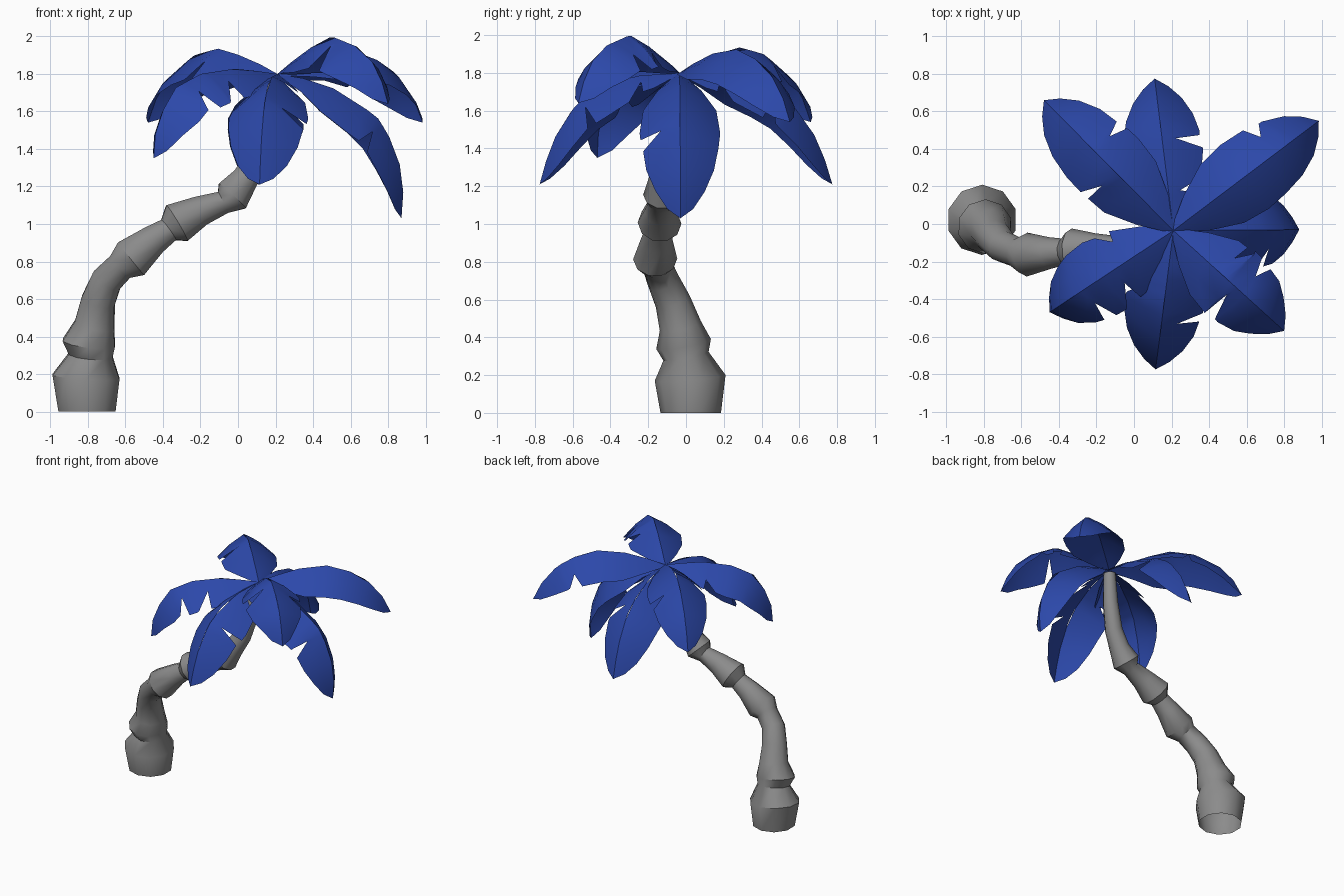
import bpy, bmesh, math
from mathutils import Vector

if "Cube" in bpy.data.objects:
    bpy.data.objects.remove(bpy.data.objects["Cube"])

CROWN = Vector((0.21, -0.035, 1.80))


def make_material(name, rgb):
    m = bpy.data.materials.new(name)
    m.diffuse_color = (*rgb, 1)
    m.use_nodes = True
    m.node_tree.nodes["Principled BSDF"].inputs["Base Color"].default_value = m.diffuse_color
    return m


def finish(name, bm, angle, color):
    bmesh.ops.recalc_face_normals(bm, faces=bm.faces)
    mesh = bpy.data.meshes.new(name)
    bm.to_mesh(mesh)
    bm.free()
    ob = bpy.data.objects.new(name, mesh)
    bpy.context.collection.objects.link(ob)
    mesh.materials.append(color)
    bpy.ops.object.select_all(action='DESELECT')
    ob.select_set(True)
    bpy.context.view_layer.objects.active = ob
    bpy.ops.object.shade_smooth_by_angle(angle=math.radians(angle))
    return ob


# Trunk: rings along a bent path (x, y, z, radius), open at the bottom
PATH = [
    (-0.805, 0.025, 0.0, 0.16), (-0.81, 0.022, 0.185, 0.188),
    (-0.785, 0.0, 0.30, 0.122), (-0.795, -0.013, 0.365, 0.147),
    (-0.765, -0.03, 0.46, 0.112), (-0.745, -0.07, 0.59, 0.095),
    (-0.70, -0.12, 0.70, 0.087), (-0.625, -0.15, 0.775, 0.082),
    (-0.57, -0.163, 0.815, 0.117), (-0.45, -0.155, 0.915, 0.085),
    (-0.37, -0.148, 0.968, 0.070), (-0.325, -0.14, 1.005, 0.116),
    (-0.20, -0.135, 1.07, 0.085), (-0.08, -0.13, 1.115, 0.065),
    (-0.03, -0.125, 1.15, 0.102), (0.04, -0.12, 1.245, 0.075),
    (0.11, -0.10, 1.36, 0.066), (0.17, -0.065, 1.55, 0.057),
    (0.205, -0.035, 1.775, 0.045)]
SIDES = 10

bm = bmesh.new()
rings = []
pts = [Vector(p[:3]) for p in PATH]
for i, (p, spec) in enumerate(zip(pts, PATH)):
    tan = (pts[min(i + 1, len(pts) - 1)] - pts[max(i - 1, 0)]).normalized()
    if i == 0:
        tan = Vector((0, 0, 1))
    side = Vector((0, 1, 0))
    side = (side - tan * side.dot(tan)).normalized()
    other = side.cross(tan)
    rings.append([bm.verts.new(p + spec[3] * (other * math.cos(a) + side * math.sin(a)))
                  for a in [math.tau * (k + 0.5) / SIDES for k in range(SIDES)]])
for a, b in zip(rings, rings[1:]):
    for k in range(SIDES):
        n = (k + 1) % SIDES
        bm.faces.new((a[k], a[n], b[n], b[k]))
bm.faces.new(rings[-1])
finish("trunk", bm, 40, make_material("trunk_grey", (0.26, 0.26, 0.26)))


def lerp_table(table, x):
    for (x0, y0), (x1, y1) in zip(table, table[1:]):
        if x <= x1:
            return y0 + (y1 - y0) * (x - x0) / (x1 - x0)
    return table[-1][1]


# Leaf half-width along its length
WIDTH = [(0, 0.02), (0.12, 0.12), (0.27, 0.20), (0.45, 0.22), (0.6, 0.21),
         (0.75, 0.185), (0.88, 0.135), (0.96, 0.07), (1, 0.0)]
ROWS = [w[0] for w in WIDTH]


def leaf(name, tip, rib, notches, color):
    """rib: (reach fraction, z) points of the midrib; notches: (side, position, depth)."""
    tip = Vector((tip[0], tip[1], 0))
    base = Vector((CROWN.x, CROWN.y, 0))
    flat = tip - base
    left = Vector((-flat.y, flat.x, 0)).normalized()
    line = [base + flat * t + Vector((0, 0, z)) for t, z in rib]
    lengths = [0]
    for a, b in zip(line, line[1:]):
        lengths.append(lengths[-1] + (b - a).length)
    tabs = [[(l / lengths[-1], p[k]) for l, p in zip(lengths, line)] for k in range(3)]

    def at(s):
        s = min(max(s, 0), 1)
        return Vector([lerp_table(t, s) for t in tabs])

    bm = bmesh.new()
    for sign in (1, -1):
        rows = [(s, 1.0, 0.0) for s in ROWS]
        for side, pos, keep in notches:
            if side == sign:
                rows = [r for r in rows if not pos - 0.06 < r[0] < pos + 0.08]
                rows += [(pos - 0.045, 1.0, 0.02), (pos, keep, -0.01), (pos + 0.055, 0.97, 0.01)]
        grid = []
        for s, k, skew in sorted(rows):
            tan = (at(s + 0.06) - at(s - 0.06)).normalized()
            up = tan.cross(left).normalized()
            w = lerp_table(WIDTH, s) * k
            row = []
            for u in (0, 0.5, 1):
                lat = w * u
                drop = lat * (0.45 + 1.3 * lat)
                row.append(bm.verts.new(at(s) + left * sign * lat * 0.97
                                        - up * drop + tan * skew * u))
            grid.append(row)
        for a, b in zip(grid, grid[1:]):
            for j in (0, 1):
                bm.faces.new((a[j], a[j + 1], b[j + 1], b[j]))
    bmesh.ops.remove_doubles(bm, verts=bm.verts, dist=0.0005)
    return finish(name, bm, 30, color)


blue = make_material("leaf_blue", (0.025, 0.065, 0.40))

# Midrib shapes: arching upward, or drooping
HIGH = [(0, 1.8), (0.22, 1.885), (0.46, 1.935), (0.64, 1.90), (0.82, 1.80), (0.93, 1.68), (1, 1.54)]
PEAK = [(0, 1.8), (0.24, 1.92), (0.49, 2.0), (0.74, 1.94), (0.91, 1.83), (1, 1.64)]
DROOP = [(0, 1.8), (0.3, 1.785), (0.55, 1.73), (0.73, 1.64), (0.86, 1.51), (0.94, 1.37), (1, 1.21)]
DEEP = [(0, 1.8), (0.35, 1.76), (0.65, 1.64), (0.80, 1.56), (0.93, 1.41), (1, 1.23), (0.98, 1.03)]
BENT = [(0, 1.8), (0.32, 1.83), (0.62, 1.80), (0.84, 1.72), (0.98, 1.53), (1, 1.35)]

# Seven leaves around the crown
L, R = 1, -1
leaf("leaf_back_left", (-0.48, 0.66), HIGH, [(L, 0.40, 0.5), (R, 0.56, 0.55)], blue)
leaf("leaf_back", (0.11, 0.775), DROOP, [(R, 0.48, 0.35), (R, 0.2, 0.4)], blue)
leaf("leaf_back_right", (0.985, 0.55), HIGH, [(L, 0.65, 0.6)], blue)
leaf("leaf_right", (0.885, -0.03), DEEP, [(R, 0.56, 0.5)], blue)
leaf("leaf_front_right", (0.80, -0.57), PEAK, [(L, 0.36, 0.55), (L, 0.56, 0.55), (R, 0.5, 0.3)], blue)
leaf("leaf_front", (0.115, -0.775), DROOP, [(L, 0.53, 0.4), (R, 0.33, 0.6), (L, 0.2, 0.4)], blue)
leaf("leaf_front_left", (-0.45, -0.47), BENT, [(L, 0.36, 0.45), (L, 0.56, 0.45), (R, 0.3, 0.65)], blue)
